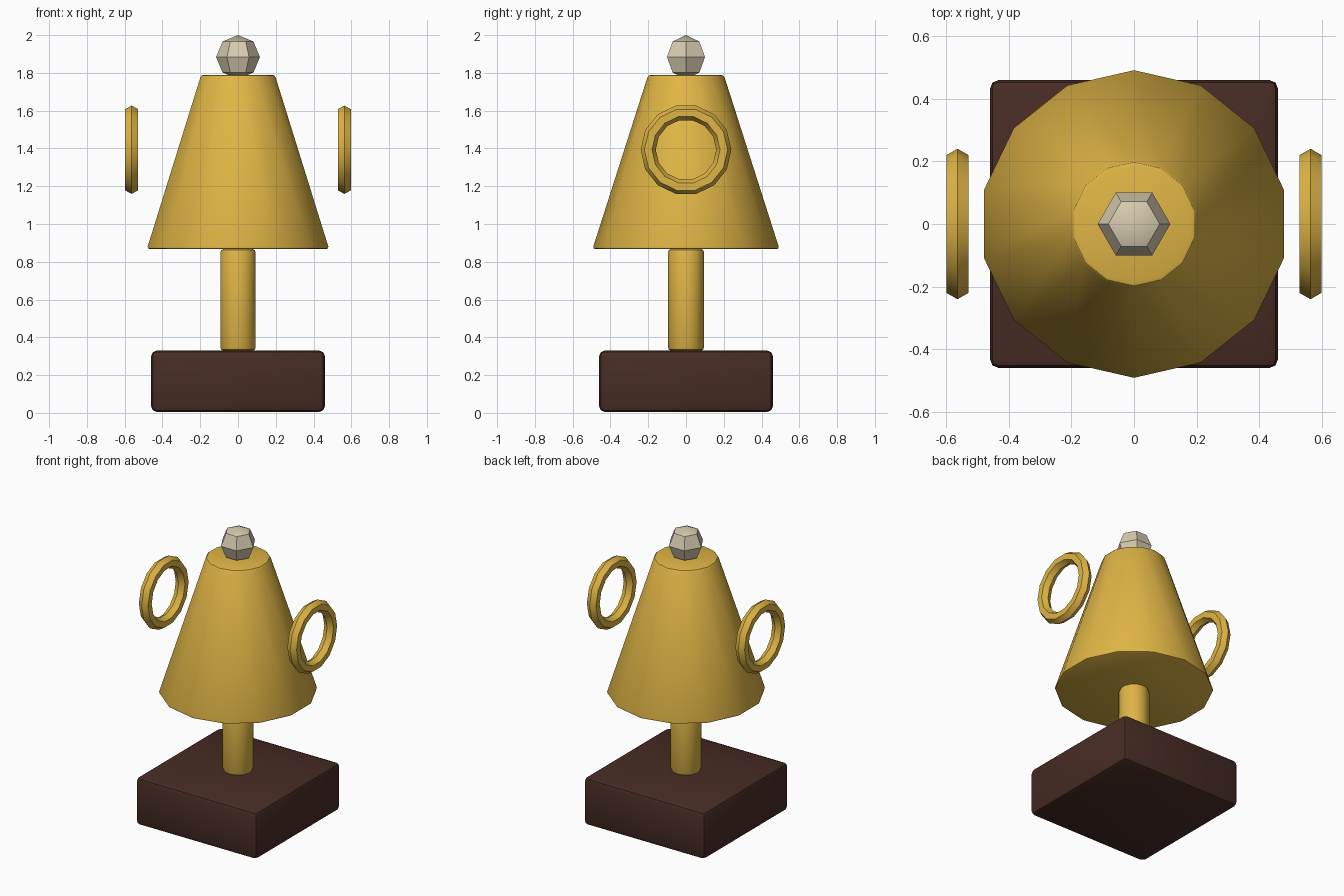
import bpy, bmesh
from math import radians, pi, cos, sin
from mathutils import Matrix

cube = bpy.data.objects.get("Cube")
if cube:
    bpy.data.objects.remove(cube, do_unlink=True)


def material(name, rgb):
    mat = bpy.data.materials.new(name)
    mat.use_nodes = True
    color = (*rgb, 1)
    mat.diffuse_color = color
    mat.node_tree.nodes["Principled BSDF"].inputs["Base Color"].default_value = color
    return mat


gold = material("gold", (0.74, 0.46, 0.06))
wood = material("dark wood", (0.065, 0.025, 0.018))
pearl = material("pearl", (0.68, 0.60, 0.43))


def finish(name, bm, mat, location, bevel=0):
    """Turn a bmesh into a softly shaded, optionally bevelled object."""
    bmesh.ops.recalc_face_normals(bm, faces=bm.faces)
    if bevel:
        rims = [e for e in bm.edges if e.calc_face_angle() > radians(32)]
        bmesh.ops.bevel(bm, geom=rims, offset=bevel, segments=2,
                        profile=0.5, affect='EDGES')
    mesh = bpy.data.meshes.new(name)
    bm.to_mesh(mesh)
    bm.free()
    mesh.materials.append(mat)
    obj = bpy.data.objects.new(name, mesh)
    obj.location = location
    bpy.context.collection.objects.link(obj)
    bpy.ops.object.select_all(action='DESELECT')
    obj.select_set(True)
    bpy.context.view_layer.objects.active = obj
    bpy.ops.object.shade_smooth_by_angle(angle=radians(31))
    return obj


def tapered(name, bottom, top, z0, z1, mat, bevel):
    bm = bmesh.new()
    bmesh.ops.create_cone(bm, cap_ends=True, segments=14,
                          radius1=bottom, radius2=top, depth=z1 - z0)
    return finish(name, bm, mat, (0, 0, (z0 + z1) / 2), bevel)


# Square plinth
bm = bmesh.new()
bmesh.ops.create_cube(bm, size=1, matrix=Matrix.Diagonal((0.92, 0.92, 0.325, 1)))
finish("plinth", bm, wood, (0, 0, 0.1675), 0.03)

# Stem and flared body
tapered("stem", 0.095, 0.095, 0.33, 0.867, gold, 0.015)
tapered("body", 0.495, 0.2, 0.867, 1.79, gold, 0.015)

# Faceted knob on top
bm = bmesh.new()
bmesh.ops.create_uvsphere(bm, u_segments=6, v_segments=4, radius=0.116,
                          matrix=Matrix.Rotation(pi / 2, 4, 'Z'))
finish("knob", bm, pearl, (0, 0, 1.884))


# Ring handles with a six-sided section, one on each side
def ring(name, x, major=0.2, minor=0.04, around=14, section=6):
    bm = bmesh.new()
    loops = []
    for i in range(around):
        a = 2 * pi * i / around
        loop = []
        for j in range(section):
            b = 2 * pi * j / section
            r = major + minor * cos(b)
            loop.append(bm.verts.new((minor * sin(b), r * cos(a), r * sin(a))))
        loops.append(loop)
    for i in range(around):
        here, there = loops[i], loops[(i + 1) % around]
        for j in range(section):
            k = (j + 1) % section
            bm.faces.new((here[j], there[j], there[k], here[k]))
    finish(name, bm, gold, (x, 0, 1.393))


for side, sign in (("left", 1), ("right", -1)):
    ring(side + "_handle", sign * 0.563)
